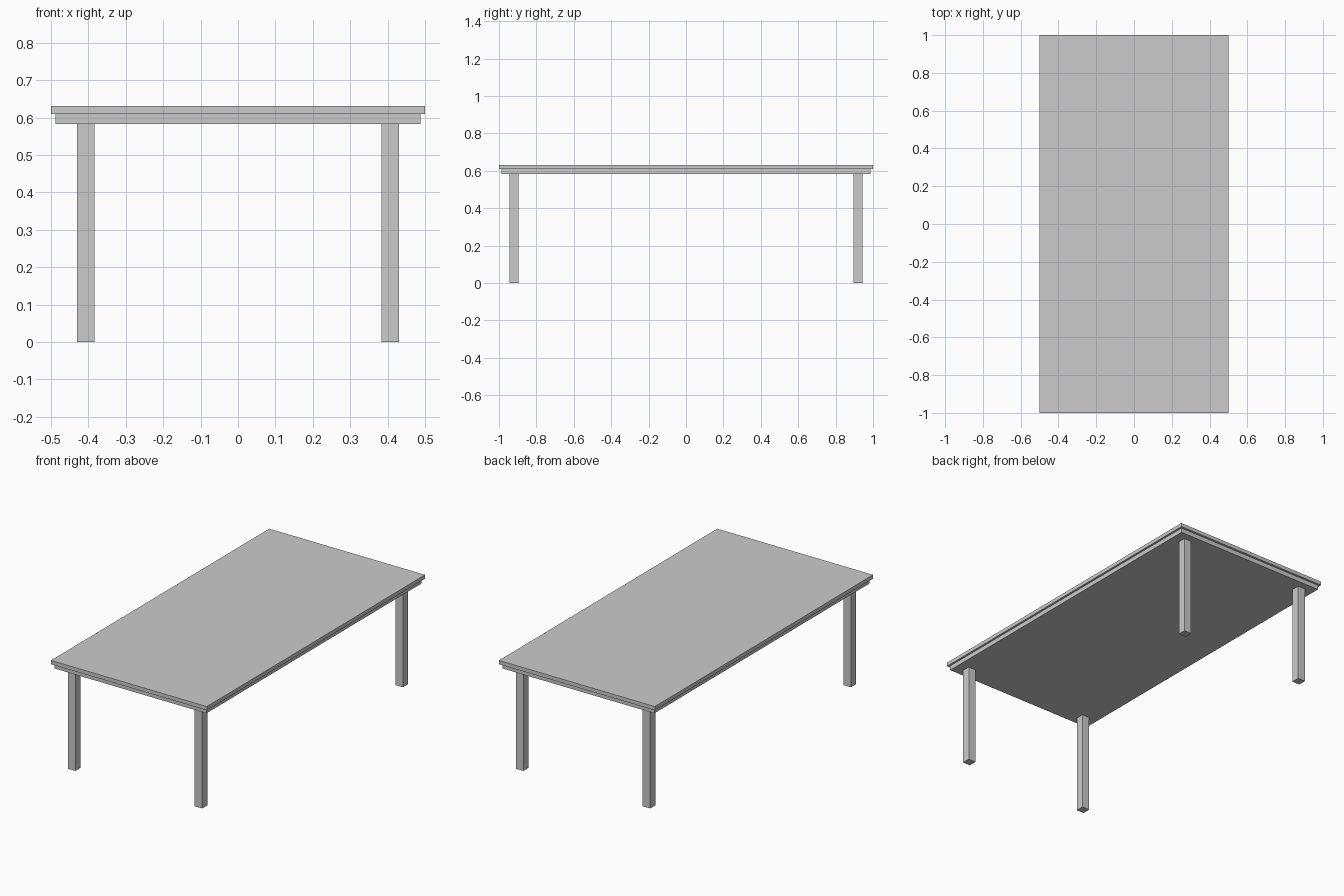
import bpy

if "Cube" in bpy.data.objects:
    bpy.data.objects.remove(bpy.data.objects["Cube"])


def box(name, x, y, z):
    """Box from (min, max) ranges on each axis."""
    bpy.ops.mesh.primitive_cube_add(
        size=1, location=[(a + b) / 2 for a, b in (x, y, z)])
    ob = bpy.context.object
    ob.name = name
    ob.scale = [b - a for a, b in (x, y, z)]
    bpy.ops.object.transform_apply(location=False, rotation=False, scale=True)
    return ob


TOP, SEAM, UNDER = 0.631, 0.609, 0.583

# Table top and the slightly inset slab below it
box("table_top", (-0.5, 0.5), (-1, 1), (SEAM, TOP))
box("under_slab", (-0.488, 0.488), (-0.987, 0.987), (UNDER, SEAM))

# Four square legs
LEG_X, LEG_Y, HALF = 0.407, 0.92, 0.024
for sy, row in ((-1, "front"), (1, "back")):
    for sx, side in ((-1, "left"), (1, "right")):
        cx, cy = sx * LEG_X, sy * LEG_Y
        box(f"{row}_{side}_leg", (cx - HALF, cx + HALF),
            (cy - HALF, cy + HALF), (0, UNDER))
